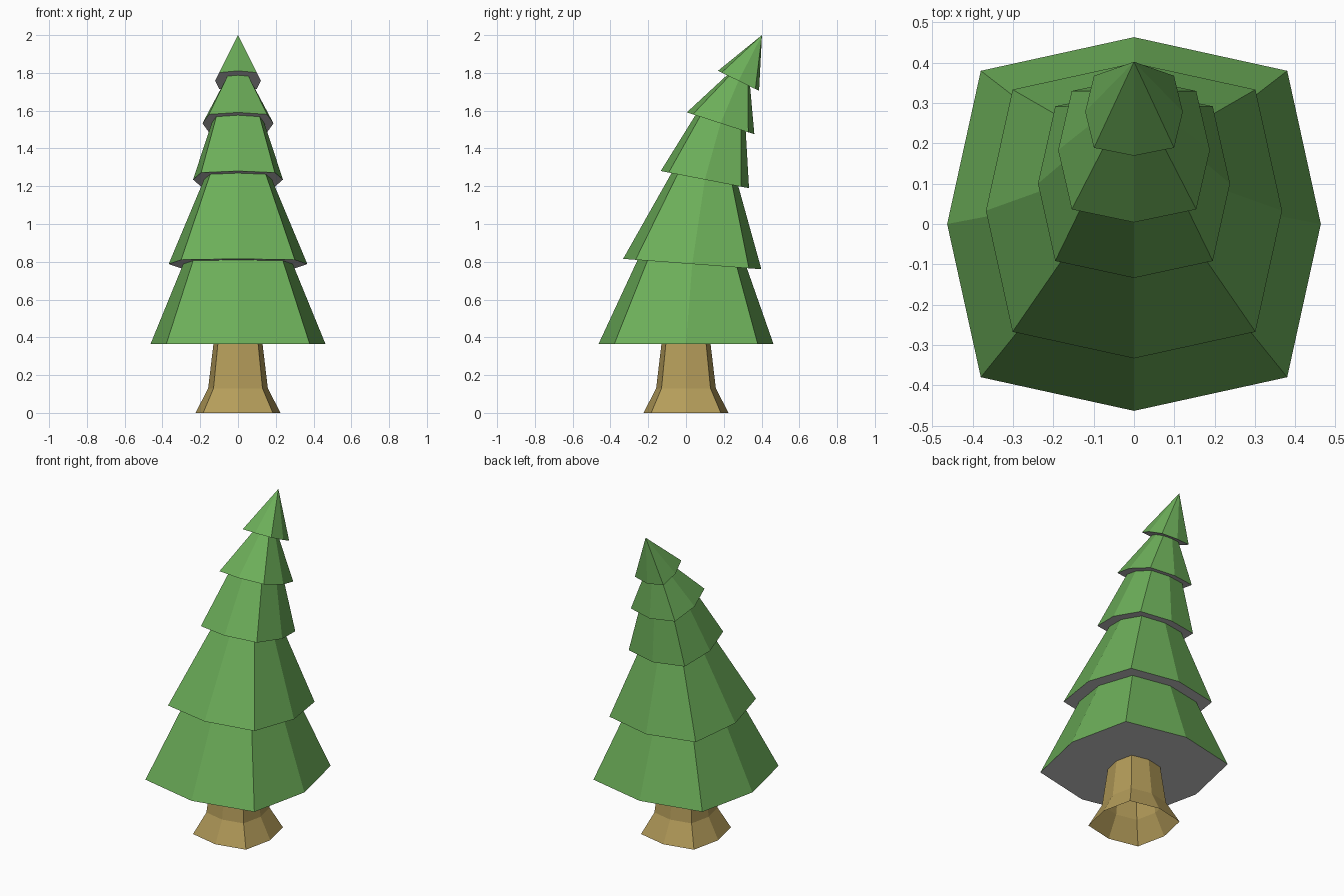
import bpy
from math import radians, sin, cos

if "Cube" in bpy.data.objects:
    bpy.data.objects.remove(bpy.data.objects["Cube"])


def material(name, color):
    m = bpy.data.materials.new(name)
    m.diffuse_color = (*color, 1)
    m.use_nodes = True
    m.node_tree.nodes["Principled BSDF"].inputs["Base Color"].default_value = m.diffuse_color
    return m


def ring(radius, y, z, tilt=0):
    """Squarish octagon, leaning back by tilt degrees."""
    t = radians(tilt)
    d = 0.82
    outline = [(0, -1), (d, -d), (1, 0), (d, d), (0, 1), (-d, d), (-1, 0), (-d, -d)]
    return [(radius * px, y + radius * py * cos(t), z - radius * py * sin(t))
            for px, py in outline]


def loft(name, rings, mat=None, apex=None):
    """Skin consecutive rings, optionally closing to a point."""
    verts = [v for r in rings for v in r]
    faces = []
    for k in range(len(rings) - 1):
        for i in range(8):
            j = (i + 1) % 8
            faces.append((k * 8 + i, k * 8 + j, k * 8 + 8 + j, k * 8 + 8 + i))
    if apex:
        base = len(verts) - 8
        verts.append(apex)
        faces += [(base + i, base + (i + 1) % 8, base + 8) for i in range(8)]
    mesh = bpy.data.meshes.new(name)
    mesh.from_pydata(verts, [], faces)
    if mat:
        mesh.materials.append(mat)
    obj = bpy.data.objects.new(name, mesh)
    bpy.context.collection.objects.link(obj)
    return obj


bark = material("bark", (0.456, 0.333, 0.102))
needles = material("needles", (0.150, 0.423, 0.100))

# Flared trunk, open underneath
trunk_top = ring(0.13, 0, 0.365)
loft("trunk", [ring(0.225, 0, 0), ring(0.158, 0, 0.13), trunk_top], bark)

# Foliage tiers: skirt radius, centre y, centre z, backward tilt, neck radius
tiers = [
    (0.463, 0.000, 0.365, 0.0, 0.130),
    (0.367, 0.033, 0.788, 4.3, 0.290),
    (0.238, 0.100, 1.235, 11.0, 0.180),
    (0.188, 0.183, 1.533, 17.9, 0.140),
    (0.121, 0.278, 1.758, 26.0, 0.068),
]
for n, (radius, y, z, tilt, neck) in enumerate(tiers):
    skirt = ring(radius, y, z, tilt)
    # Grey underside ring between the part below and the skirt edge
    loft(f"tier_underside_{n + 1}", [ring(neck, y, z, tilt), skirt])
    # Green sloping sides, reaching up to the next tier's underside
    if n + 1 < len(tiers):
        _, y2, z2, tilt2, neck2 = tiers[n + 1]
        loft(f"foliage_tier_{n + 1}", [skirt, ring(neck2, y2, z2, tilt2)], needles)
    else:
        loft("foliage_tip", [skirt], needles, apex=(0, 0.402, 2.0))
